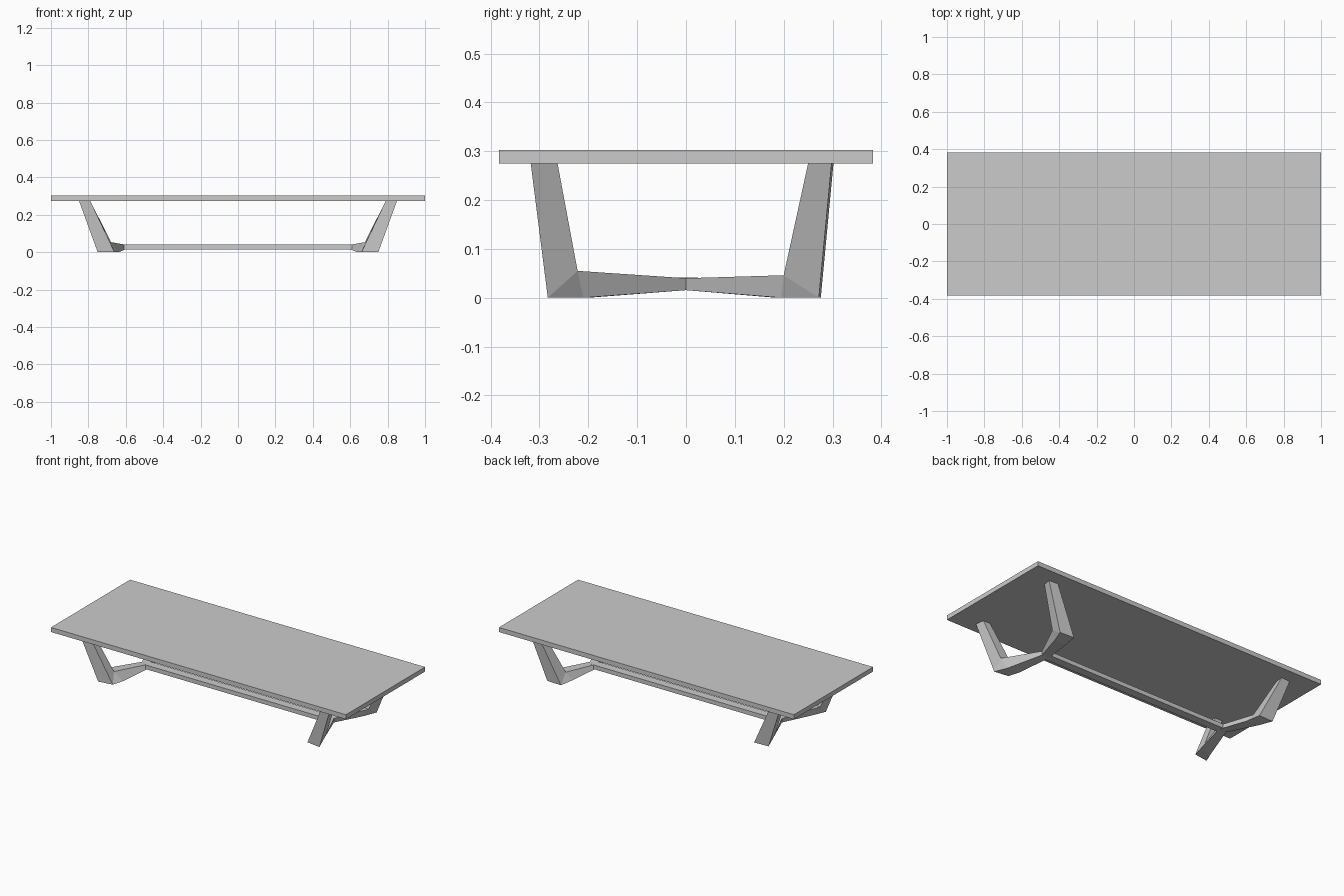
import bpy, bmesh

if "Cube" in bpy.data.objects:
    bpy.data.objects.remove(bpy.data.objects["Cube"])


def box(name, lo, hi):
    bm = bmesh.new()
    bmesh.ops.create_cube(bm, size=1)
    for v in bm.verts:
        v.co = [(a + b) / 2 + c * (b - a) for a, b, c in zip(lo, hi, v.co)]
    me = bpy.data.meshes.new(name)
    bm.to_mesh(me)
    bm.free()
    ob = bpy.data.objects.new(name, me)
    bpy.context.collection.objects.link(ob)
    return ob


def bent_leg(bm, rows):
    """Profile rows hold (inner x, inner y, outer x, outer y, z):
    top outside, top inside, knee, centre top, centre bottom, heel, toe."""
    a = [bm.verts.new((r[0], r[1], r[4])) for r in rows]
    b = [bm.verts.new((r[2], r[3], r[4])) for r in rows]
    for side in (a, b):
        for f in ((0, 1, 2, 6), (2, 5, 6), (2, 3, 4, 5)):
            bm.faces.new([side[i] for i in f])
    for i in (0, 1, 2, 4, 5, 6):      # the centre end stays open
        j = (i + 1) % 7
        bm.faces.new((a[i], a[j], b[j], b[i]))


# Table top and long low stretcher
box("table_top", (-1, -0.383, 0.275), (1, 0.383, 0.303))
box("stretcher", (-0.625, -0.025, 0.0155), (0.625, 0.025, 0.041))

# Leg frame: front and back bent legs meeting at the centre, mirrored in x
bm = bmesh.new()
front = [(0.79, -0.308, 0.85, -0.318, 0.275),
         (0.795, -0.263, 0.843, -0.263, 0.275),
         (0.685, -0.222, 0.755, -0.222, 0.055),
         (0.60, 0, 0.65, 0, 0.040),
         (0.60, 0, 0.65, 0, 0.0155),
         (0.64, -0.20, 0.72, -0.21, 0),
         (0.66, -0.27, 0.75, -0.283, 0)]
back = [(0.79, 0.302, 0.85, 0.298, 0.275),
        (0.795, 0.250, 0.843, 0.250, 0.275),
        (0.675, 0.200, 0.745, 0.200, 0.046),
        (0.60, 0, 0.65, 0, 0.040),
        (0.60, 0, 0.65, 0, 0.0155),
        (0.64, 0.185, 0.72, 0.195, 0),
        (0.655, 0.276, 0.75, 0.272, 0)]
bent_leg(bm, front)
bent_leg(bm, back)
bmesh.ops.remove_doubles(bm, verts=bm.verts, dist=0.0005)
bmesh.ops.recalc_face_normals(bm, faces=bm.faces)
mesh = bpy.data.meshes.new("leg_frame")
bm.to_mesh(mesh)
bm.free()
legs = bpy.data.objects.new("leg_frame", mesh)
bpy.context.collection.objects.link(legs)
legs.modifiers.new("mirror", 'MIRROR').use_axis[0] = True
